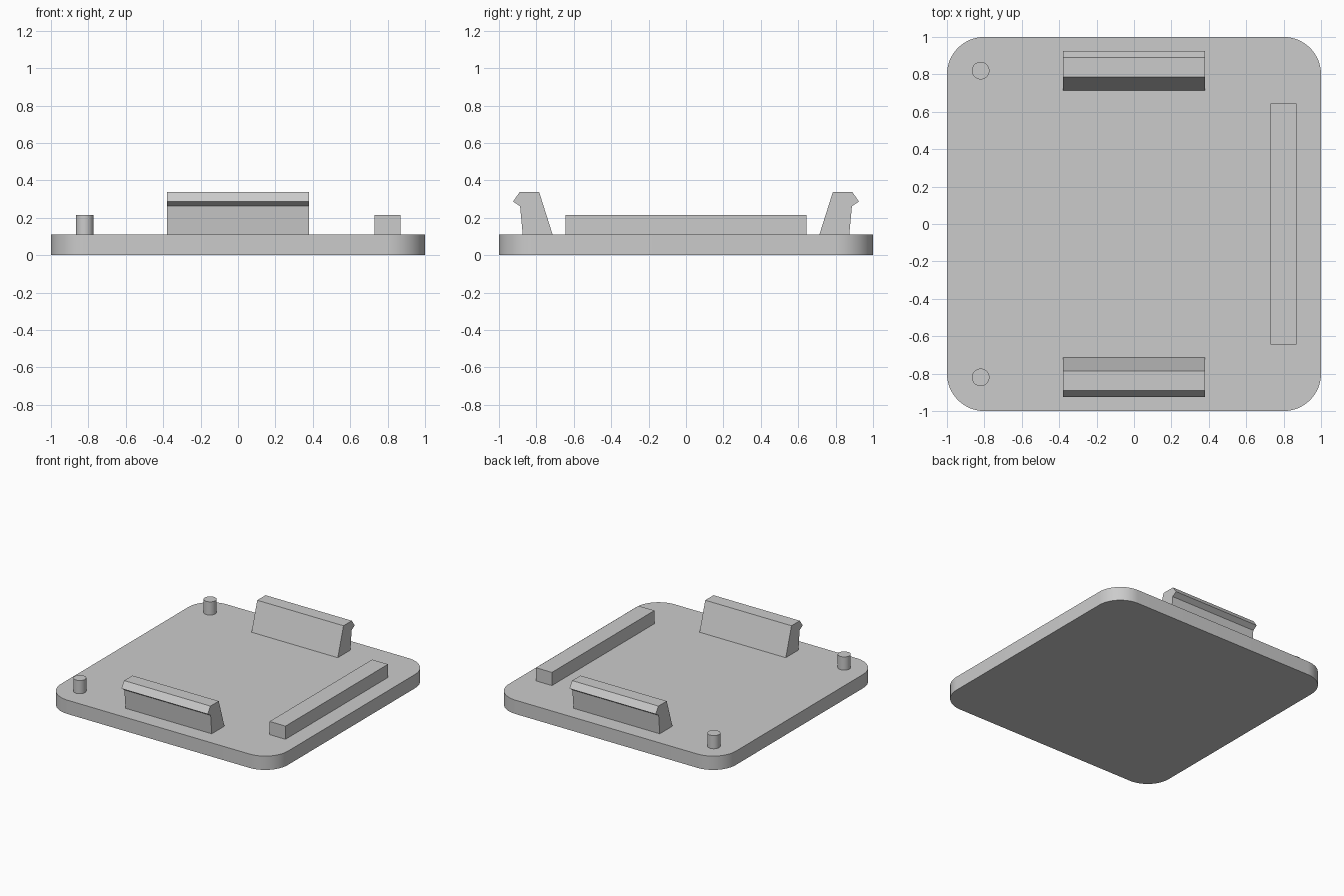
import bpy
import bmesh
from math import cos, sin, pi
from mathutils import Matrix, Vector

cube = bpy.data.objects.get("Cube")
if cube:
    bpy.data.objects.remove(cube, do_unlink=True)

grey = bpy.data.materials.new("light grey")
grey.use_nodes = True
colour = (0.6, 0.6, 0.6, 1)
grey.diffuse_color = colour
grey.node_tree.nodes["Principled BSDF"].inputs["Base Color"].default_value = colour

PLATE_TOP = 0.11
PEG_TOP = 0.215


def extrude(name, outline, direction, smooth=False):
    """Closed solid made by extruding a planar outline."""
    bm = bmesh.new()
    face = bm.faces.new([bm.verts.new(p) for p in outline])
    result = bmesh.ops.extrude_face_region(bm, geom=[face], use_keep_orig=True)
    verts = [v for v in result["geom"] if isinstance(v, bmesh.types.BMVert)]
    bmesh.ops.translate(bm, vec=Vector(direction), verts=verts)
    bmesh.ops.recalc_face_normals(bm, faces=bm.faces[:])
    mesh = bpy.data.meshes.new(name)
    bm.to_mesh(mesh)
    bm.free()
    mesh.materials.append(grey)
    obj = bpy.data.objects.new(name, mesh)
    bpy.context.collection.objects.link(obj)
    if smooth:
        bpy.ops.object.select_all(action="DESELECT")
        obj.select_set(True)
        bpy.context.view_layer.objects.active = obj
        bpy.ops.object.shade_smooth_by_angle(angle=pi / 6)
    return obj


def arc(cx, cy, radius, start, sweep, steps, z):
    angles = [start + sweep * i / steps for i in range(steps + 1)]
    return [(cx + radius * cos(a), cy + radius * sin(a), z) for a in angles]


# Base plate with rounded corners
RADIUS = 0.2
inset = 1 - RADIUS
outline = []
for i, (sx, sy) in enumerate([(1, 1), (-1, 1), (-1, -1), (1, -1)]):
    outline += arc(sx * inset, sy * inset, RADIUS, i * pi / 2, pi / 2, 16, 0)
extrude("base_plate", outline, (0, 0, PLATE_TOP), smooth=True)

# Long spacer bar on the left edge
bar = [(x, y, PLATE_TOP) for x, y in
       [(0.73, -0.645), (0.87, -0.645), (0.87, 0.645), (0.73, 0.645)]]
extrude("spacer_bar", bar, (0, 0, PEG_TOP - PLATE_TOP))

# Snap clips and round pegs, mirrored front to back
CLIP_HALF = 0.38
clip_profile = [(0.713, PLATE_TOP), (0.785, 0.337), (0.89, 0.337),
                (0.925, 0.287), (0.887, 0.262), (0.873, PLATE_TOP)]
for side, label in ((-1, "front"), (1, "back")):
    profile = [(-CLIP_HALF, side * y, z) for y, z in clip_profile]
    extrude(label + "_clip", profile, (2 * CLIP_HALF, 0, 0))
    circle = arc(-0.82, side * 0.82, 0.047, 0, 2 * pi, 32, PLATE_TOP)[:-1]
    extrude(label + "_peg", circle, (0, 0, PEG_TOP - PLATE_TOP), smooth=True)
